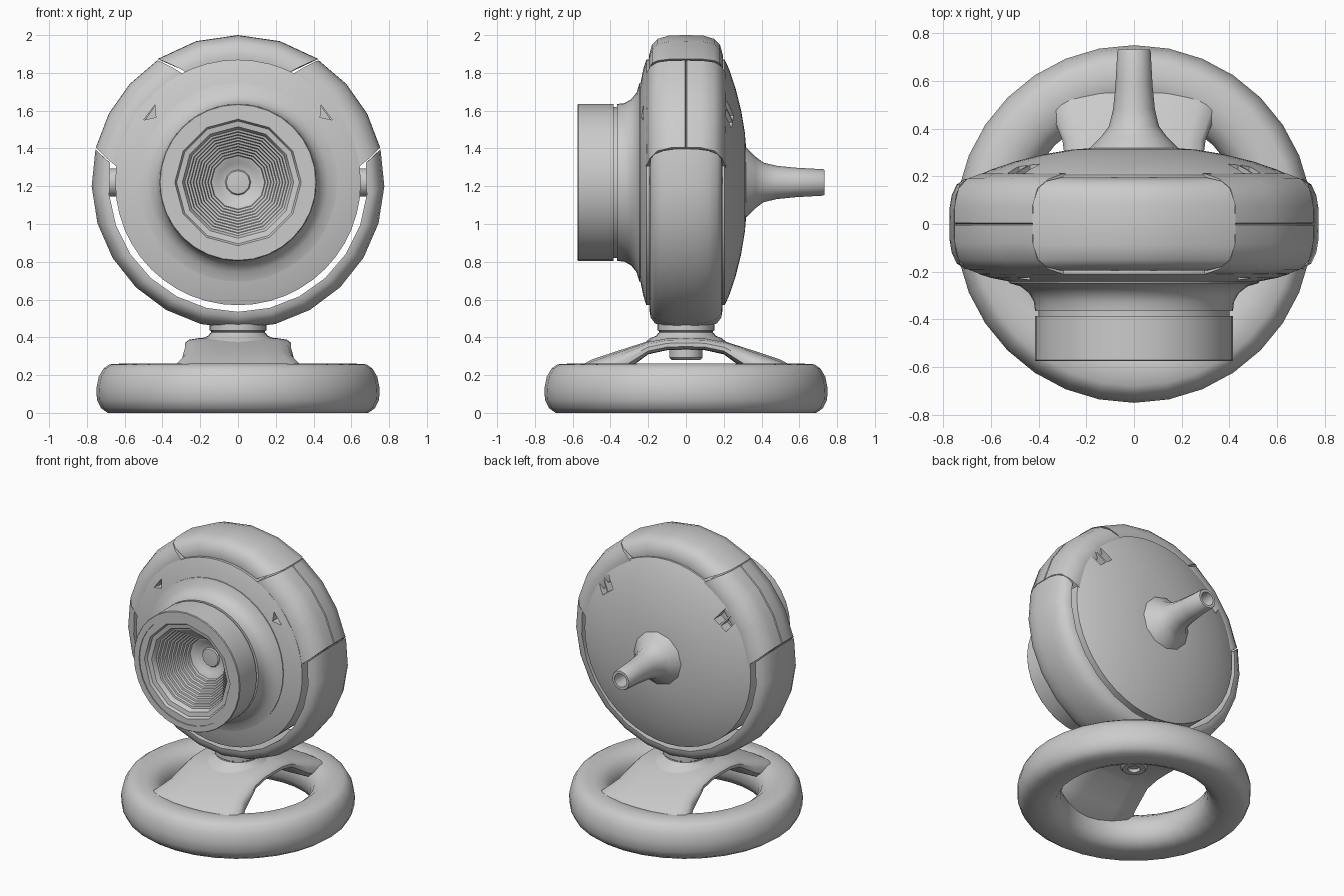
import bpy, bmesh
from math import sin, cos, radians
from mathutils import Matrix

if "Cube" in bpy.data.objects:
    bpy.data.objects.remove(bpy.data.objects["Cube"], do_unlink=True)

CZ = 1.22      # height of the head's axis
RIM = 0.775    # outer radius of the head


def finish(bm, name):
    bmesh.ops.remove_doubles(bm, verts=bm.verts, dist=1e-5)
    bmesh.ops.recalc_face_normals(bm, faces=bm.faces)
    mesh = bpy.data.meshes.new(name)
    bm.to_mesh(mesh)
    bm.free()
    ob = bpy.data.objects.new(name, mesh)
    bpy.context.collection.objects.link(ob)
    return ob


def loft(name, rings, loop, closed=True):
    """Skin a list of point rings; loop joins the last ring to the first."""
    bm = bmesh.new()
    rows = [[bm.verts.new(p) for p in ring] for ring in rings]
    n = len(rows[0])
    pairs = list(zip(rows, rows[1:])) + ([(rows[-1], rows[0])] if loop else [])
    for a, b in pairs:
        for i in range(n if closed else n - 1):
            j = (i + 1) % n
            bm.faces.new((a[i], a[j], b[j], b[i]))
    if not loop:
        bm.faces.new(rows[0])
        bm.faces.new(rows[-1])
    return finish(bm, name)


def sweep(name, profile, steps=24, start=0, end=360, axis="Y", closed=True, tilt=0):
    """Turn (radius, height) points about an axis; tilt slants the two ends."""
    full = end - start == 360
    rings = []
    for k in range(steps if full else steps + 1):
        t = k / steps
        ring = []
        for r, h in profile:
            a = radians(start + t * (end - start) + tilt * (RIM - r) * (1 - 2 * t))
            u, v = r * cos(a), r * sin(a)
            ring.append((u, h, CZ + v) if axis == "Y" else (u, v, h))
        rings.append(ring)
    return loft(name, rings, full, closed)


def mirrored(half):
    """Complete a section given as (radius, +y) points from middle outwards."""
    return [(r, -y) for r, y in reversed(half)] + half


# Head core with lens neck at the front and domed back
core = sweep("head_core", [
    (0, -.2), (.35, -.2), (.35, -.365), (.415, -.365), (.42, -.325), (.44, -.29),
    (.475, -.262), (.525, -.247), (.525, -.241), (.6, -.226), (.65, -.21),
    (.65, .205), (.6, .228), (.5, .262), (.38, .292), (.26, .312), (.16, .32),
    (0, .322)], 48, closed=False)

# Vent openings: triangular at the front, square with a slat at the back
cutters = []
for s in (-1, 1):
    tri = [(s * .5, 1.55), (s * .44, 1.63), (s * .435, 1.565)]
    cutters.append(loft("vent_cutter", [[(x, y, z) for x, z in tri]
                                        for y in (-.3, -.17)], False))
    for off in (-.03, .03):
        bm = bmesh.new()
        bmesh.ops.create_cube(bm, size=1)
        bmesh.ops.transform(bm, verts=bm.verts, matrix=(
            Matrix.Translation((s * .47, .27, 1.58))
            @ Matrix.Rotation(radians(s * 38), 4, "Y")
            @ Matrix.Translation((off, 0, 0)) @ Matrix.Diagonal((.05, .2, .1, 1))))
        cutters.append(finish(bm, "vent_cutter"))
for cutter in cutters:
    cutter.hide_render = True
    mod = core.modifiers.new("vent", "BOOLEAN")
    mod.operation, mod.solver, mod.object = "DIFFERENCE", "EXACT", cutter
bpy.context.view_layer.update()
cut_mesh = bpy.data.meshes.new_from_object(
    core.evaluated_get(bpy.context.evaluated_depsgraph_get()))
core.modifiers.clear()
core.data = cut_mesh
for cutter in cutters:
    bpy.data.objects.remove(cutter, do_unlink=True)

# Rim pieces: two shoulders, top cap and the lower yoke
shoulder = mirrored([(.767, 0), (RIM, .005), (.774, .08), (.755, .15), (.71, .19),
                     (.645, .212), (.6, .2)])
for side, start in (("left", 13.8), ("right", 123.4)):
    sweep("shoulder_" + side, shoulder, 3, start, start + 42.8, tilt=-50)
cap = mirrored([(.78, 0), (.778, .09), (.76, .15), (.73, .18), (.675, .195), (.64, .19)])
sweep("top_cap", cap, 4, 57.2, 122.8, tilt=58)
yoke = mirrored([(RIM, .06), (.765, .12), (.745, .165), (.715, .187), (.685, .192)])
sweep("yoke", yoke, 14, 166.8, 373.2, tilt=50)

# Pivots between head and yoke
for s, side in ((1, "left"), (-1, "right")):
    bm = bmesh.new()
    bmesh.ops.create_cone(bm, cap_ends=True, segments=16, radius1=.075,
                          radius2=.075, depth=.09)
    bmesh.ops.transform(bm, verts=bm.verts, matrix=Matrix.Translation((s * .67, 0, CZ))
                        @ Matrix.Rotation(radians(90), 4, "Y"))
    finish(bm, "pivot_" + side)

# Lens barrel, groove collar and stepped funnel
sweep("lens_barrel", [(.372, -.575), (.412, -.575), (.416, -.57), (.416, -.385),
                      (.372, -.385)], 32)
sweep("lens_collar", [(.36, -.4), (.4, -.4), (.4, -.35), (.36, -.35)], 32)
funnel = [(.385, -.56), (.385, -.568), (.335, -.568), (.325, -.55), (.295, -.545)]
STEPS = 10
for i in range(STEPS):
    r, y = .285 - .155 * i / STEPS, -.53 + .2 * i / STEPS
    funnel += [(r, y), (r - .004, y + .017)]
funnel += [(.13, -.33), (.105, -.31), (.068, -.302), (.062, -.31), (0, -.315)]
sweep("lens_funnel", funnel, 12, closed=False)

# Hollow cable sleeve at the back
sweep("cable_sleeve", [(0, .31), (.19, .31), (.18, .325), (.135, .37), (.105, .41),
                       (.088, .48), (.078, .58), (.07, .725), (.066, .732),
                       (.048, .732), (.045, .62), (0, .62)], 12, closed=False)

# Base ring
sweep("base_ring", [(.56, 0), (.69, 0), (.725, .025), (.747, .07), (.75, .13),
                    (.738, .19), (.712, .235), (.68, .257), (.6, .262), (.54, .25),
                    (.49, .21), (.468, .15), (.472, .08), (.505, .025)], 32, axis="Z")

# Arched bridge across the ring: (y, half width, top, underside)
half = [(0, .28, .4, .335), (.1, .28, .398, .332), (.2, .28, .38, .31),
        (.35, .3, .332, .2), (.5, .36, .282, .12), (.62, .33, .215, .07)]
stations = [(-y, w, t, b) for y, w, t, b in reversed(half[1:])] + half
right = [(.5, 0), (.88, .04), (1, .25), (1, .55), (.93, .8), (.75, .93), (.4, 1)]
section = right + [(-u, v) for u, v in reversed(right)]
loft("base_bridge", [[(u * w, y, b + v * (t - b)) for u, v in section]
                     for y, w, t, b in stations], False)

# Neck joining bridge and yoke, and the screw below it
sweep("neck", [(0, .37), (.22, .37), (.19, .395), (.158, .408), (.15, .42), (.142, .425),
               (.142, .432), (.15, .437), (.15, .5), (0, .5)], 24, axis="Z", closed=False)
sweep("base_screw", [(0, .3), (.035, .3), (.04, .28), (.075, .28), (.088, .292),
                     (.088, .36), (0, .36)], 16, axis="Z", closed=False)

# Smooth shading with crisp edges
bpy.ops.object.select_all(action="DESELECT")
for ob in bpy.context.collection.objects:
    if ob.type == "MESH":
        ob.select_set(True)
        bpy.context.view_layer.objects.active = ob
bpy.ops.object.shade_smooth_by_angle(angle=radians(38))
